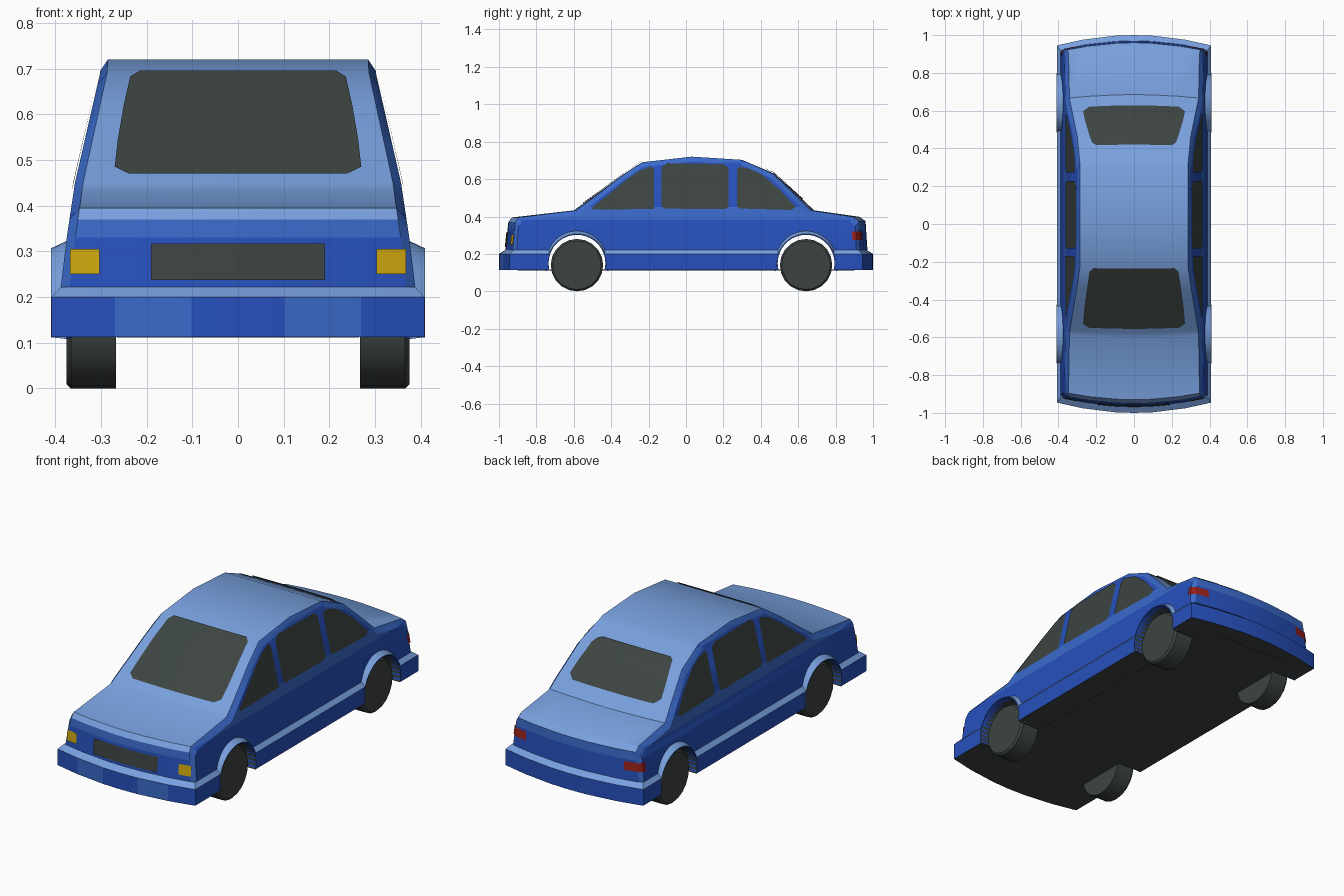
import bpy, bmesh, math
from mathutils import Vector

if "Cube" in bpy.data.objects:
    bpy.data.objects.remove(bpy.data.objects["Cube"])


def material(name, *rgb):
    lin = [((c / 255 + 0.055) / 1.055) ** 2.4 for c in rgb] + [1]
    m = bpy.data.materials.new(name)
    m.use_nodes = True
    m.diffuse_color = lin
    m.node_tree.nodes["Principled BSDF"].inputs["Base Color"].default_value = lin
    return m


CHARCOAL = material("charcoal", 60, 68, 65)
BLUE = material("deep blue", 38, 80, 188)
MID = material("mid blue", 58, 106, 202)
LIGHT = material("light blue", 120, 160, 222)
YELLOW = material("lamp yellow", 205, 165, 15)
RED = material("lamp red", 150, 32, 28)
PAINT = [CHARCOAL, BLUE, MID, LIGHT]

# Side outline of the upper body (y, z), and half width by height (z, x)
TOP = [(-.95, .37), (-.93, .395), (-.6, .433), (-.45, .54), (-.35, .615), (-.235, .69),
       (.03, .72), (.3, .703), (.47, .63), (.605, .508), (.685, .433), (.93, .398), (.96, .375)]
BODY = [(-.965, .222)] + TOP + [(.97, .222)]
BODY_WIDTH = [(.222, .388), (.33, .375), (.45, .357), (.69, .302), (.72, .3)]
SKIRT = [(-1, .113), (-1, .2), (-.965, .222), (.965, .222), (1, .2), (1, .113)]
SKIRT_WIDTH = [(.113, .408), (.2, .408), (.222, .388)]
AXLES = (-.583, .642)


def lerp(table, t):
    for (a, u), (b, v) in zip(table, table[1:]):
        if t <= b:
            break
    return u + (v - u) * (t - a) / (b - a)


def bow(x, y):
    """Curve the ends of the car in plan."""
    return y - math.copysign(.053 * y * y * (x / .4) ** 2, y)


def finish(name, bm, mats, smooth=True, plate=False):
    if plate:
        bm.normal_update()
        for f in bm.faces:
            if f.normal.dot(f.calc_center_median() - Vector((0, 0, .3))) < 0:
                f.normal_flip()
    else:
        bmesh.ops.recalc_face_normals(bm, faces=bm.faces[:])
    mesh = bpy.data.meshes.new(name)
    bm.to_mesh(mesh)
    bm.free()
    for m in mats:
        mesh.materials.append(m)
    ob = bpy.data.objects.new(name, mesh)
    bpy.context.collection.objects.link(ob)
    if smooth:
        shade(ob)
    return ob


def activate(ob):
    bpy.ops.object.select_all(action="DESELECT")
    ob.select_set(True)
    bpy.context.view_layer.objects.active = ob


def shade(ob):
    activate(ob)
    bpy.ops.object.shade_smooth_by_angle(angle=math.radians(30))


def strips(rows):
    """Mesh from equal rows of points."""
    bm = bmesh.new()
    grid = [[bm.verts.new(p) for p in row] for row in rows]
    for r, s in zip(grid, grid[1:]):
        for i in range(len(r) - 1):
            bm.faces.new((r[i], r[i + 1], s[i + 1], s[i]))
    return bm


def shell(name, outline, width, cuts, shoulder, rule):
    """Closed outline swept across the car, then shaped by width and bow."""
    half = [0, .25, .66, .95, 1]
    rows = []
    for f in [-h for h in half[:0:-1]] + half:
        drop = shoulder if abs(f) == 1 else 0
        row = [(f, y * (1 - .6 * drop), z - (drop if z > .3 else 0)) for y, z in outline]
        rows.append(row + row[:1])
    bm = strips(rows)
    bmesh.ops.remove_doubles(bm, verts=bm.verts[:], dist=1e-5)
    for side in (-1, 1):
        ring = [next(v for v in bm.verts if (v.co - Vector(p)).length < 1e-4)
                for p in rows[0 if side < 0 else -1][:-1]]
        bm.faces.new(ring)
    for z in cuts:
        bmesh.ops.bisect_plane(bm, geom=bm.verts[:] + bm.edges[:] + bm.faces[:],
                               plane_co=(0, 0, z), plane_no=(0, 0, 1), dist=1e-5)
    for v in bm.verts:
        v.co.x *= lerp(width, v.co.z)
        v.co.y = bow(v.co.x, v.co.y)
    bmesh.ops.recalc_face_normals(bm, faces=bm.faces[:])
    bm.normal_update()
    for f in bm.faces:
        f.material_index = rule(f.calc_center_median(), f.normal)
    return finish(name, bm, PAINT, smooth=False)


def body_rule(c, n):
    if n.z < -.5:
        return 0
    if .96 < abs(c.x) / lerp(BODY_WIDTH, c.z) < .99:
        return 2
    if abs(n.x) > .7:
        return 2 if .385 < c.z < .45 else 1
    if n.z > .4:
        return 3
    return 2 if c.z > .33 else 1


def skirt_rule(c, n):
    if n.z < -.5:
        return 0
    if n.z > .4:
        return 3
    return 2 if n.y < -.7 and .1 < abs(c.x) < .27 else 1


body = shell("body", BODY, BODY_WIDTH, (.33, .385, .45, .69), .025, body_rule)
skirt = shell("bumper_skirt", SKIRT, SKIRT_WIDTH, (.2,), 0, skirt_rule)


def cylinder(bm, x0, x1, y, z, r, n):
    rows = [[(x, y + r * math.cos(2 * math.pi * i / n), z + r * math.sin(2 * math.pi * i / n))
             for i in range(n)] for x in (x0, x1)]
    a, b = [[bm.verts.new(p) for p in row] for row in rows]
    for i in range(n):
        bm.faces.new((a[i], a[i - 1], b[i - 1], b[i]))
    return bm.faces.new(a), bm.faces.new(b)


# Wheel openings
bm = bmesh.new()
for y in AXLES:
    cylinder(bm, -.6, .6, y, .15, .152, 40)
cutter = finish("arch_cutter", bm, [], smooth=False)
cutter.hide_render = True
for ob in (body, skirt):
    activate(ob)
    mod = ob.modifiers.new("arches", "BOOLEAN")
    mod.operation, mod.solver, mod.object = "DIFFERENCE", "EXACT", cutter
    bpy.ops.object.modifier_apply(modifier=mod.name)
    shade(ob)
bpy.data.objects.remove(cutter)

# Floor between the wheels
bm = bmesh.new()
bmesh.ops.create_cube(bm, size=1)
for v in bm.verts:
    v.co = (v.co.x * .53, v.co.y * 1.8, .115 + v.co.z * .006)
finish("floor", bm, [CHARCOAL], smooth=False)

# Wheels and flared arch lips
for side, s in (("right", -1), ("left", 1)):
    for end, y in zip(("front", "rear"), AXLES):
        bm = bmesh.new()
        caps = cylinder(bm, s * .267, s * .376, y, .14, .14, 20)
        bmesh.ops.bevel(bm, geom=caps[1].edges[:], offset=.01, segments=1, affect="EDGES")
        finish(f"{end}_{side}_wheel", bm, [CHARCOAL])

        rows = []
        for i in range(25):
            a = math.radians(-14 + 208 * i / 24)
            rows.append([(s * x, y + r * math.cos(a), .15 + r * math.sin(a)) for x, r in
                         ((.36, .152), (.409, .152), (.409, .157), (.375, .173), (.36, .152))])
        bm = strips(rows)
        bmesh.ops.remove_doubles(bm, verts=bm.verts[:], dist=1e-5)
        for i, f in enumerate(bm.faces):
            f.material_index = 3 if i % 4 == 2 else 1
        finish(f"{end}_{side}_arch_lip", bm, PAINT)

# Side windows
WINDOWS = {
    "front": [(-.5, .437), (-.17, .44), (-.172, .66), (-.19, .667), (-.25, .645),
              (-.33, .588), (-.43, .505), (-.5, .45)],
    "middle": [(-.13, .455), (-.115, .442), (.21, .44), (.228, .455), (.228, .66),
               (.2, .681), (-.1, .685), (-.13, .665)],
    "rear": [(.272, .455), (.285, .443), (.56, .435), (.588, .45), (.5, .545),
             (.4, .628), (.34, .655), (.285, .667), (.272, .65)],
}
for side, s in (("right", -1), ("left", 1)):
    for label, pts in WINDOWS.items():
        bm = bmesh.new()
        bm.faces.new([bm.verts.new((s * (lerp(BODY_WIDTH, z) + .004), y, z)) for y, z in pts])
        finish(f"{label}_{side}_window", bm, [CHARCOAL], smooth=False, plate=True)

# Windscreen and rear glass: (y, half width) rows laid on the roof line
GLASS = {
    "windscreen": [(-.555, .24), (-.535, .27), (-.45, .263), (-.35, .25), (-.255, .236), (-.235, .215)],
    "rear_glass": [(.42, .2), (.435, .222), (.47, .235), (.55, .258), (.605, .27), (.628, .24)],
}
for name, rows in GLASS.items():
    bm = strips([[(w * k / 4, bow(w * k / 4, y), lerp(TOP, y) + .006) for k in range(-4, 5)]
                 for y, w in rows])
    finish(name, bm, [CHARCOAL], plate=True)


# Grille and lamps on the end faces
def end_plate(name, mat, end, xs, z0, z1, wrap=0):
    s = 1 if xs[-1] > 0 else -1
    rows = []
    for z in (z0, z1):
        y = end * (.97 - .015 * (z - .222) / .148 + .005 * (end > 0))
        row = [(x, bow(x, y), z) for x in xs]
        if wrap:
            x = s * (lerp(BODY_WIDTH, z) + .004)
            row += [(x, bow(x, y * .985), z), (x, bow(x, y * .985) - end * wrap, z)]
        rows.append(row)
    finish(name, strips(rows), [mat], smooth=False, plate=True)


end_plate("grille", CHARCOAL, -1, [-.19, -.095, 0, .095, .19], .237, .317)
for side, s in (("right", -1), ("left", 1)):
    end_plate(f"{side}_headlamp", YELLOW, -1, [s * .303, s * .335, s * .368], .25, .305)
    end_plate(f"{side}_tail_lamp", RED, 1, [s * .29, s * .33, s * .363], .275, .32, .02)
